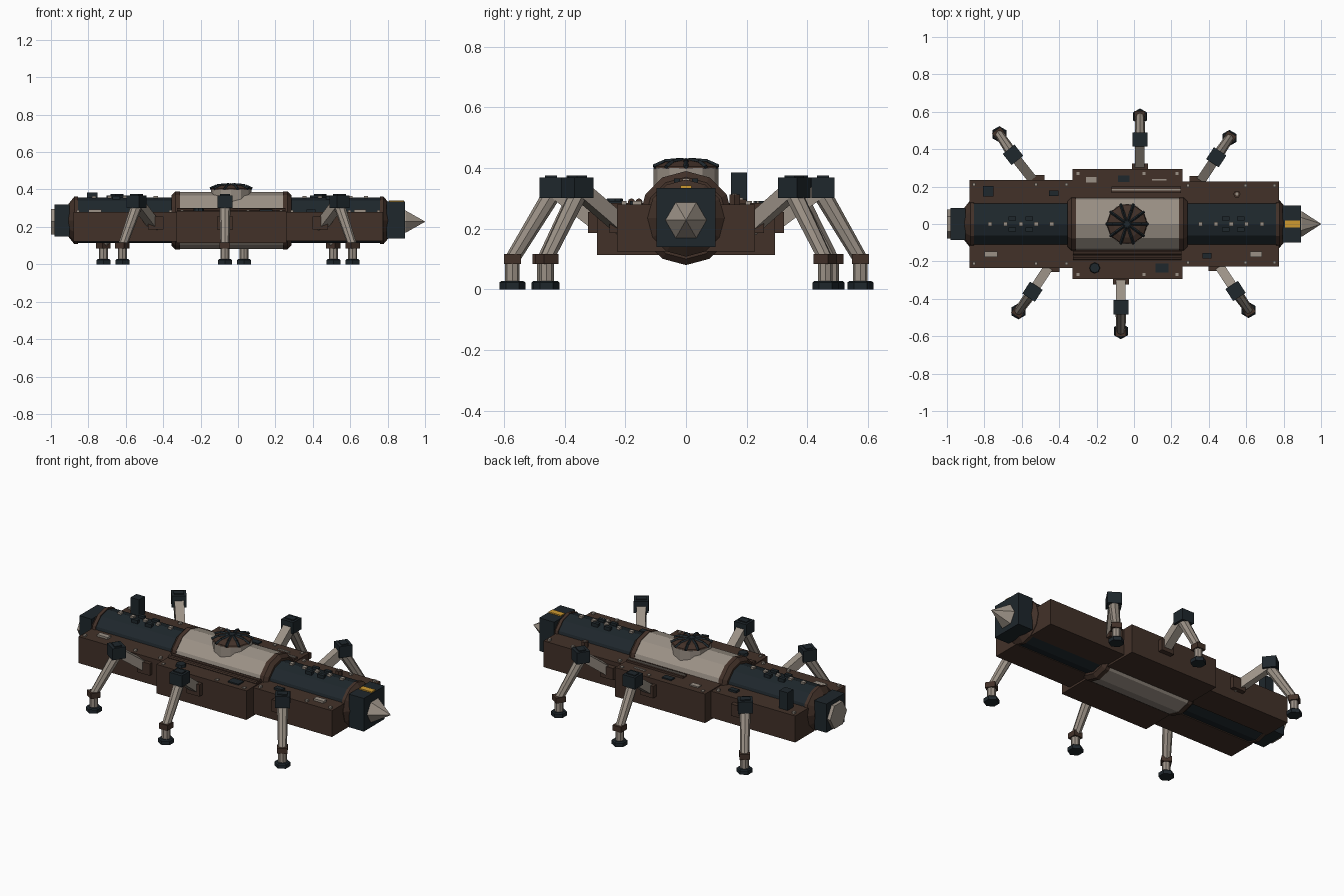
import bpy, bmesh, math
from mathutils import Vector, Matrix

if "Cube" in bpy.data.objects:
    bpy.data.objects.remove(bpy.data.objects["Cube"])


def mat(name, c):
    m = bpy.data.materials.new(name)
    m.diffuse_color = (*c, 1)
    m.use_nodes = True
    m.node_tree.nodes["Principled BSDF"].inputs["Base Color"].default_value = m.diffuse_color
    return m


BROWN = mat("brown_armour", (0.055, 0.031, 0.022))
DARK = mat("dark_metal", (0.013, 0.02, 0.025))
GREY = mat("pale_metal", (0.33, 0.285, 0.24))
AMBER = mat("amber", (0.62, 0.32, 0.03))


def finish(name, bm, m):
    bmesh.ops.recalc_face_normals(bm, faces=bm.faces)
    me = bpy.data.meshes.new(name)
    bm.to_mesh(me)
    bm.free()
    me.materials.append(m)
    ob = bpy.data.objects.new(name, me)
    bpy.context.collection.objects.link(ob)
    return ob


def box(name, lo, hi, m):
    bm = bmesh.new()
    lo, hi = Vector(lo), Vector(hi)
    bmesh.ops.create_cube(bm, size=1, matrix=Matrix.Translation((lo + hi) / 2) @ Matrix.Diagonal((*(hi - lo), 1)))
    return finish(name, bm, m)


def plate(name, x, y, sx, sy, z0, z1, m):
    return box(name, (x - sx / 2, y - sy / 2, z0), (x + sx / 2, y + sy / 2, z1), m)


def turned_block(name, c, size, angle, m):
    ob = box(name, -Vector(size) / 2, Vector(size) / 2, m)
    ob.location = c
    ob.rotation_euler.z = angle
    return ob


def lathe(name, prof, n, m, origin=(0, 0, 0), axis="Z", turn=0.0):
    # prof = (radius, height) pairs, capped at both ends
    bm = bmesh.new()
    rings = []
    for r, h in prof:
        ring = []
        for i in range(n):
            a = turn + 2 * math.pi * i / n
            p = (r * math.cos(a), r * math.sin(a), h) if axis == "Z" else (h, r * math.cos(a), r * math.sin(a))
            ring.append(bm.verts.new(Vector(p) + Vector(origin)))
        rings.append(ring)
    for a, b in zip(rings, rings[1:]):
        for i in range(n):
            bm.faces.new((a[i], a[(i + 1) % n], b[(i + 1) % n], b[i]))
    bm.faces.new(rings[0])
    bm.faces.new(rings[-1])
    return finish(name, bm, m)


def beam(name, a, b, r0, r1, n, m, turn=0.0):
    a, b = Vector(a), Vector(b)
    ob = lathe(name, [(r0, 0), (r1, (b - a).length)], n, m, turn=turn)
    ob.matrix_world = Matrix.Translation(a) @ (b - a).to_track_quat("Z", "Y").to_matrix().to_4x4()
    return ob


# Side armour boxes either side of the core
for part, x0, x1, yi, yo, z0, z1 in (("rear", -0.88, -0.33, 0.06, 0.235, 0.123, 0.28),
                                     ("middle", -0.33, 0.26, 0.09, 0.293, 0.113, 0.285),
                                     ("front", 0.26, 0.775, 0.06, 0.228, 0.125, 0.28)):
    for s in (-1, 1):
        ya, yb = sorted((s * yi, s * yo))
        box(part + "_side_armour", (x0, ya, z0), (x1, yb, z1), BROWN)

# Core tubes and tapered collars along x
Z = (0, 0, 0.235)
for name, prof, m in (
        ("rear_tube", [(0.122, -0.87), (0.122, -0.33)], DARK),
        ("front_tube", [(0.122, 0.26), (0.122, 0.77)], DARK),
        ("middle_tube", [(0.152, -0.32), (0.152, 0.25)], GREY),
        ("rear_inner_collar", [(0.135, -0.355), (0.155, -0.335), (0.155, -0.31)], BROWN),
        ("front_inner_collar", [(0.155, 0.24), (0.155, 0.265), (0.135, 0.285)], BROWN),
        ("rear_end_collar", [(0.09, -0.905), (0.127, -0.875), (0.127, -0.855)], BROWN),
        ("front_end_collar", [(0.127, 0.76), (0.127, 0.778), (0.095, 0.805)], BROWN)):
    lathe(name, prof, 12, m, Z, "X")

# Head with nose cone, tail with end plate
box("head_block", (0.795, -0.098, 0.139), (0.893, 0.098, 0.335), DARK)
box("amber_marker", (0.807, -0.018, 0.33), (0.888, 0.018, 0.342), AMBER)
lathe("nose_cone", [(0.068, 0.885), (0.068, 0.897), (0.001, 1.0)], 6, GREY, (0, 0, 0.228), "X")
box("tail_block", (-0.98, -0.085, 0.15), (-0.9, 0.085, 0.32), DARK)
lathe("tail_plate", [(0.078, -1.0), (0.078, -0.97)], 6, GREY, (0, 0, 0.228), "X")

# Turret: collar, dome, ribs and hub
T = Vector((-0.037, 0, 0))
lathe("turret_collar", [(0.108, 0.27), (0.108, 0.4)], 12, GREY, T)
dome = [(0.11, 0.398), (0.106, 0.406), (0.075, 0.42), (0.025, 0.427)]
lathe("turret_dome", dome, 10, BROWN, T)
lathe("turret_hub", [(0.028, 0.42), (0.022, 0.432)], 10, DARK, T)
for i in range(10):
    d = Vector((math.cos(i * math.pi / 5), math.sin(i * math.pi / 5), 0))
    pts = [T + d * r + Vector((0, 0, h)) for r, h in ((0.112, 0.404), (0.075, 0.421), (0.015, 0.427))]
    for a, b in zip(pts, pts[1:]):
        beam("dome_rib", a, b, 0.008, 0.007, 4, DARK)

# Six legs: hip, knee and foot in plan
LEGS = (((-0.52, 0.21), (-0.647, 0.37), (-0.72, 0.48)),
        ((0.032, 0.27), (0.032, 0.452), (0.032, 0.575)),
        ((0.34, 0.205), (0.44, 0.357), (0.51, 0.46)),
        ((-0.44, -0.205), (-0.543, -0.362), (-0.618, -0.467)),
        ((-0.07, -0.27), (-0.07, -0.445), (-0.07, -0.573)),
        ((0.44, -0.2), (0.543, -0.358), (0.613, -0.46)))
for hip, knee, foot in LEGS:
    h, k, f = Vector((*hip, 0.2)), Vector((*knee, 0.335)), Vector((*foot, 0))
    ang = math.atan2(k.y - h.y, k.x - h.x)
    s = 1 if h.y > 0 else -1
    turned_block("hip_bracket", h + Vector((0, s * 0.03, 0.02)), (0.085, 0.045, 0.07), 0, BROWN)
    beam("upper_leg", h, k, 0.036, 0.036, 4, GREY, math.pi / 4)
    turned_block("knee_block", k, (0.076, 0.08, 0.068), ang, DARK)
    turned_block("knee_cap", k + Vector((0, 0, 0.035)), (0.04, 0.055, 0.01), ang, DARK)
    beam("lower_leg", (*knee, 0.31), (*foot, 0.1), 0.03, 0.024, 8, GREY)
    turned_block("ankle_collar", f + Vector((0, 0, 0.1)), (0.056, 0.056, 0.032), ang, BROWN)
    lathe("ankle_post", [(0.024, 0.02), (0.024, 0.09)], 8, GREY, f)
    lathe("foot_pad", [(0.043, 0), (0.043, 0.022), (0.036, 0.028)], 6, DARK, f, turn=math.pi / 6)

# Bolts along the core and raised dark pads between them
for x0 in (-0.77, 0.355):
    for i in range(5):
        plate("core_bolt", x0 + i * 0.0825, 0, 0.022, 0.022, 0.35, 0.366, GREY)
for x in (-0.65, -0.56, 0.49, 0.57):
    for s in (-1, 1):
        plate("core_pad", x, s * 0.03, 0.04, 0.02, 0.335, 0.366, DARK)

# Middle deck rails
box("left_deck_rail", (-0.12, 0.165, 0.28), (0.25, 0.2, 0.297), BROWN)
plate("left_rail_lip", 0.065, 0.183, 0.37, 0.01, 0.295, 0.303, GREY)
for y in (-0.155, -0.18):
    beam("right_deck_pipe", (-0.325, y, 0.288), (0.255, y, 0.288), 0.012, 0.012, 8, BROWN)

# Tall box and small deck fittings
plate("sensor_box", -0.78, 0.175, 0.055, 0.054, 0.275, 0.385, DARK)
for x, y, sx, sy, m in ((-0.765, -0.162, 0.07, 0.03, GREY), (0.652, -0.162, 0.065, 0.03, GREY),
                        (-0.228, 0.237, 0.055, 0.03, GREY), (-0.055, 0.243, 0.06, 0.035, DARK),
                        (0.15, -0.235, 0.07, 0.05, DARK), (-0.43, 0.165, 0.05, 0.03, DARK),
                        (0.39, -0.17, 0.05, 0.03, DARK), (0.135, 0.237, 0.075, 0.008, GREY)):
    plate("deck_plate", x, y, sx, sy, 0.275, 0.292, m)
lathe("deck_hatch", [(0.03, 0.28), (0.026, 0.3)], 8, DARK, (-0.21, -0.235, 0))
beam("deck_stud", (0.55, 0.16, 0.275), (0.55, 0.16, 0.312), 0.02, 0.02, 6, BROWN)
lathe("stud_pin", [(0.009, 0.3), (0.009, 0.316)], 6, GREY, (0.55, 0.16, 0))

# Deck corner bolts
for x0, x1, y in ((-0.855, -0.36, 0.21), (-0.3, 0.23, 0.27), (0.29, 0.75, 0.205)):
    for x in (x0, (x0 + 2 * x1) / 3, x1):
        for s in (-1, 1):
            plate("deck_bolt", x, s * y, 0.016, 0.016, 0.275, 0.291, GREY)
